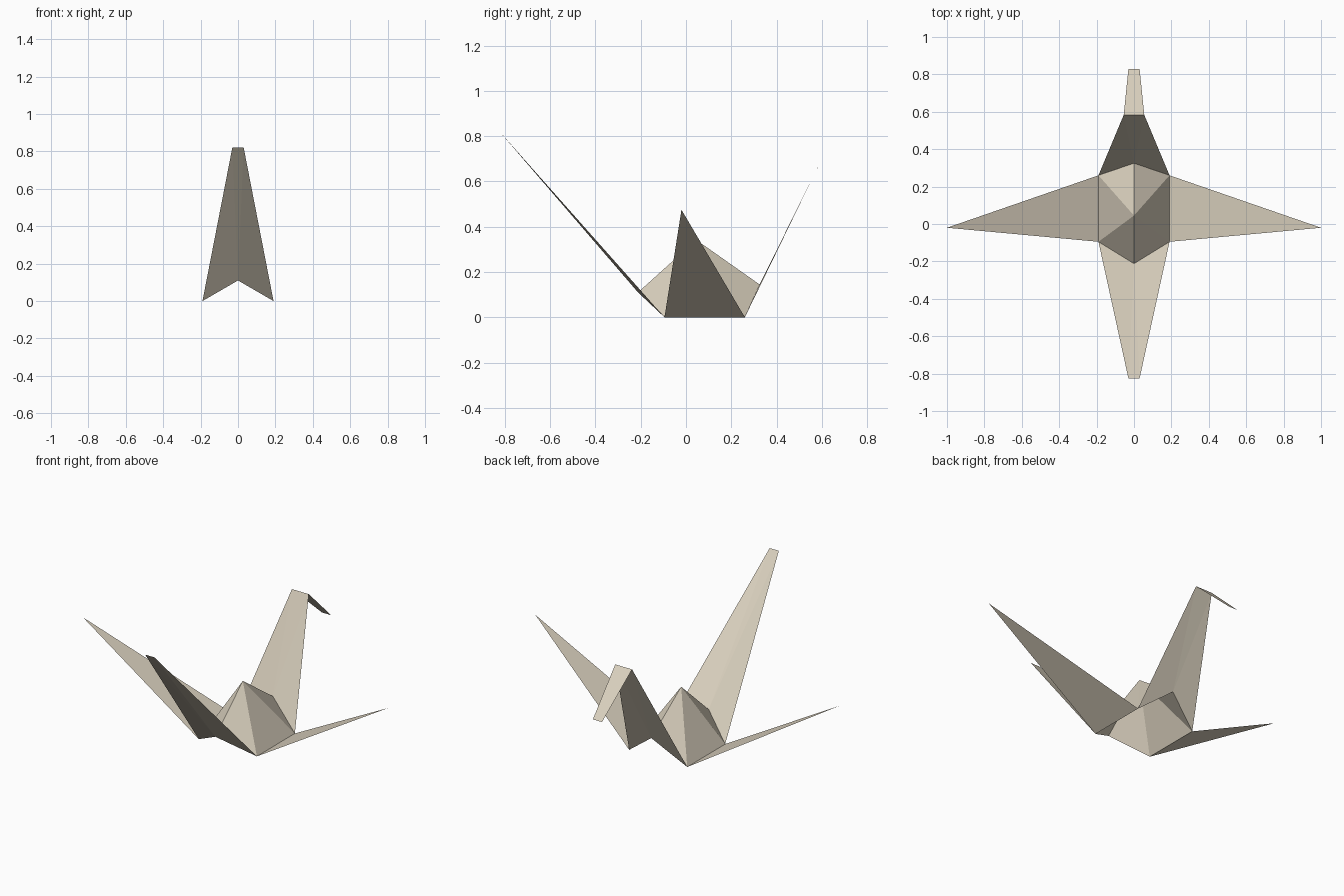
import bpy

if "Cube" in bpy.data.objects:
    bpy.data.objects.remove(bpy.data.objects["Cube"])

# Folded sheet colour
paper = bpy.data.materials.new("cream_paper")
paper.diffuse_color = (0.70, 0.635, 0.515, 1)
paper.use_nodes = True
paper.node_tree.nodes["Principled BSDF"].inputs["Base Color"].default_value = paper.diffuse_color

# Shared fold points on the right half
front_corner = (0.19, -0.095, 0.0)
back_corner = (0.19, 0.26, 0.0)
front_mid = (0.0, -0.212, 0.11)
back_mid = (0.0, 0.325, 0.145)
peak = (0.0, 0.045, 0.342)
tail_tip = (0.03, -0.825, 0.822)
tail_tip_mid = (0.0, -0.825, 0.822)
head = (0.055, 0.583, 0.665)
head_mid = (0.0, 0.583, 0.665)
beak = (0.03, 0.828, 0.44)
beak_mid = (0.0, 0.828, 0.44)
wing_tip = (1.0, -0.02, 0.475)


def folded_part(name, faces):
    """Make the right half from point loops and mirror it across x."""
    points = sorted({p for f in faces for p in f})
    mesh = bpy.data.meshes.new(name)
    mesh.from_pydata(points, [], [[points.index(p) for p in f] for f in faces])
    mesh.materials.append(paper)
    obj = bpy.data.objects.new(name, mesh)
    bpy.context.collection.objects.link(obj)
    mirror = obj.modifiers.new("mirror", 'MIRROR')
    mirror.use_axis[0] = True
    mirror.merge_threshold = 0.0005
    return obj


# Faceted body, open underneath
folded_part("body", [
    (peak, front_mid, front_corner),
    (peak, front_corner, back_corner),
    (peak, back_corner, back_mid),
])

# Pair of wings
folded_part("wings", [(front_corner, wing_tip, back_corner)])

# Long tail with a shallow centre valley
folded_part("tail", [
    (front_mid, tail_tip, front_corner),
    (front_mid, tail_tip_mid, tail_tip),
])

# Neck rising from the back of the body
folded_part("neck", [
    (back_mid, back_corner, head),
    (back_mid, head, head_mid),
])

# Beak folded down from the top of the neck
folded_part("beak", [(head_mid, head, beak, beak_mid)])
